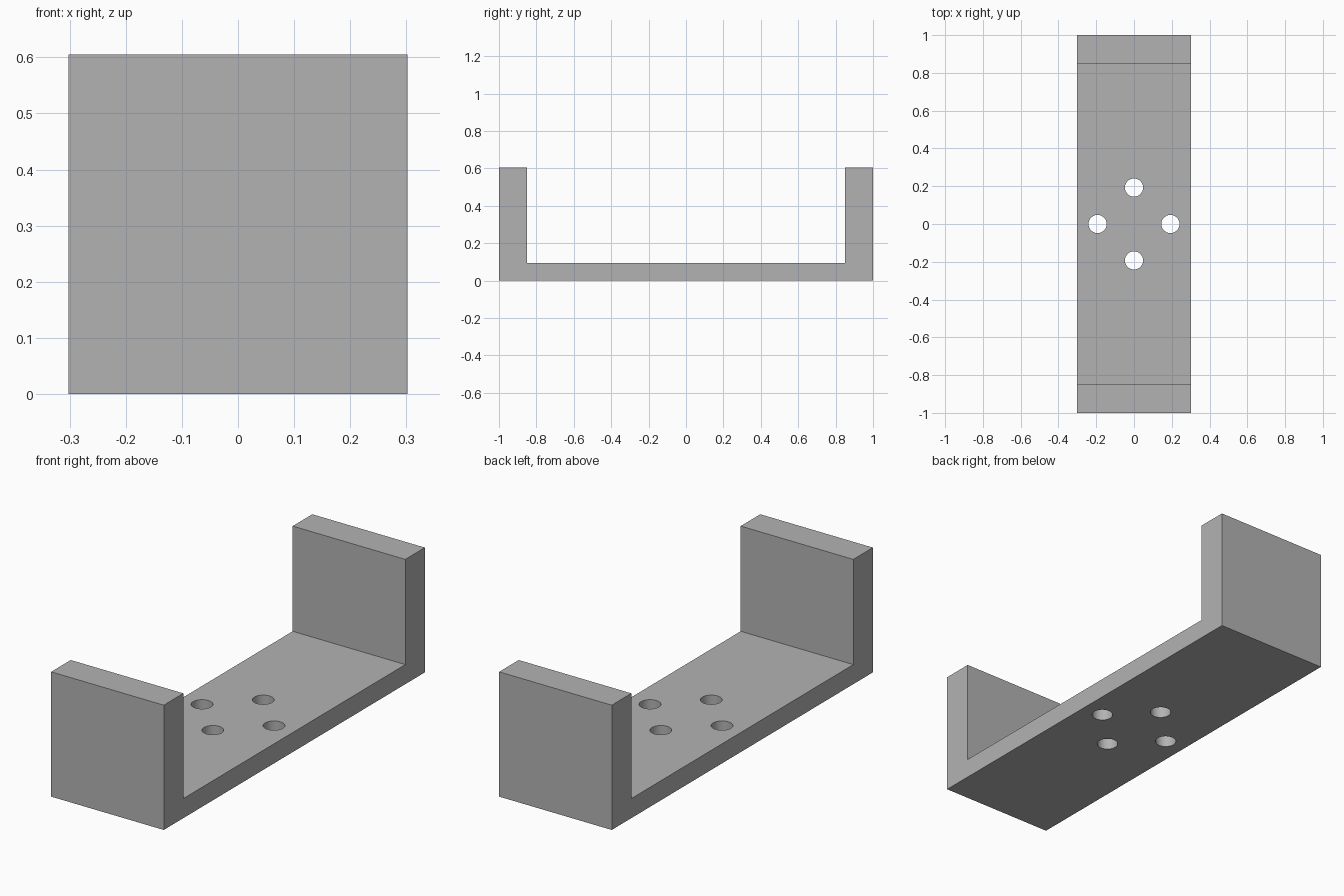
import bpy
import bmesh
from math import cos, sin, pi
from mathutils import Matrix

if "Cube" in bpy.data.objects:
    bpy.data.objects.remove(bpy.data.objects["Cube"], do_unlink=True)

HALF_WIDTH, HALF_LENGTH, HEIGHT = 0.302, 1.0, 0.605
FLOOR, WALL_INNER = 0.095, 0.85
HOLE_RADIUS, HOLE_OFFSET = 0.048, 0.193

# Single grey finish
grey = bpy.data.materials.new("plain grey")
grey.use_nodes = True
colour = (0.45, 0.45, 0.45, 1)
grey.diffuse_color = colour
grey.node_tree.nodes["Principled BSDF"].inputs["Base Color"].default_value = colour


def make_object(name, bm):
    bmesh.ops.recalc_face_normals(bm, faces=bm.faces)
    mesh = bpy.data.meshes.new(name)
    bm.to_mesh(mesh)
    bm.free()
    mesh.materials.append(grey)
    obj = bpy.data.objects.new(name, mesh)
    bpy.context.collection.objects.link(obj)
    return obj


# U-shaped bracket: mirrored side profile extruded across the width
half = [(HALF_LENGTH, 0), (HALF_LENGTH, HEIGHT), (WALL_INNER, HEIGHT), (WALL_INNER, FLOOR)]
profile = half + [(-y, z) for y, z in reversed(half)]
bm = bmesh.new()
side = bm.faces.new([bm.verts.new((-HALF_WIDTH, y, z)) for y, z in profile])
extruded = bmesh.ops.extrude_face_region(bm, geom=[side], use_keep_orig=True)
moved = [v for v in extruded["geom"] if isinstance(v, bmesh.types.BMVert)]
bmesh.ops.translate(bm, verts=moved, vec=(2 * HALF_WIDTH, 0, 0))
bracket = make_object("u_bracket", bm)

# Four screw holes in a cross pattern through the floor
bm = bmesh.new()
for i in range(4):
    a = i * pi / 2
    place = Matrix.Translation((HOLE_OFFSET * cos(a), HOLE_OFFSET * sin(a), FLOOR / 2))
    bmesh.ops.create_cone(bm, cap_ends=True, segments=48, radius1=HOLE_RADIUS,
                          radius2=HOLE_RADIUS, depth=FLOOR * 2, matrix=place)
cutter = make_object("screw_hole_cutter", bm)
cutter.hide_render = True

cut = bracket.modifiers.new("screw holes", "BOOLEAN")
cut.operation = "DIFFERENCE"
cut.solver = "EXACT"
cut.object = cutter

bpy.ops.object.select_all(action="DESELECT")
bpy.context.view_layer.objects.active = bracket
bracket.select_set(True)
bpy.ops.object.modifier_apply(modifier=cut.name)
bpy.data.objects.remove(cutter, do_unlink=True)

# Round hole walls, crisp edges elsewhere
bpy.ops.object.shade_smooth_by_angle()
